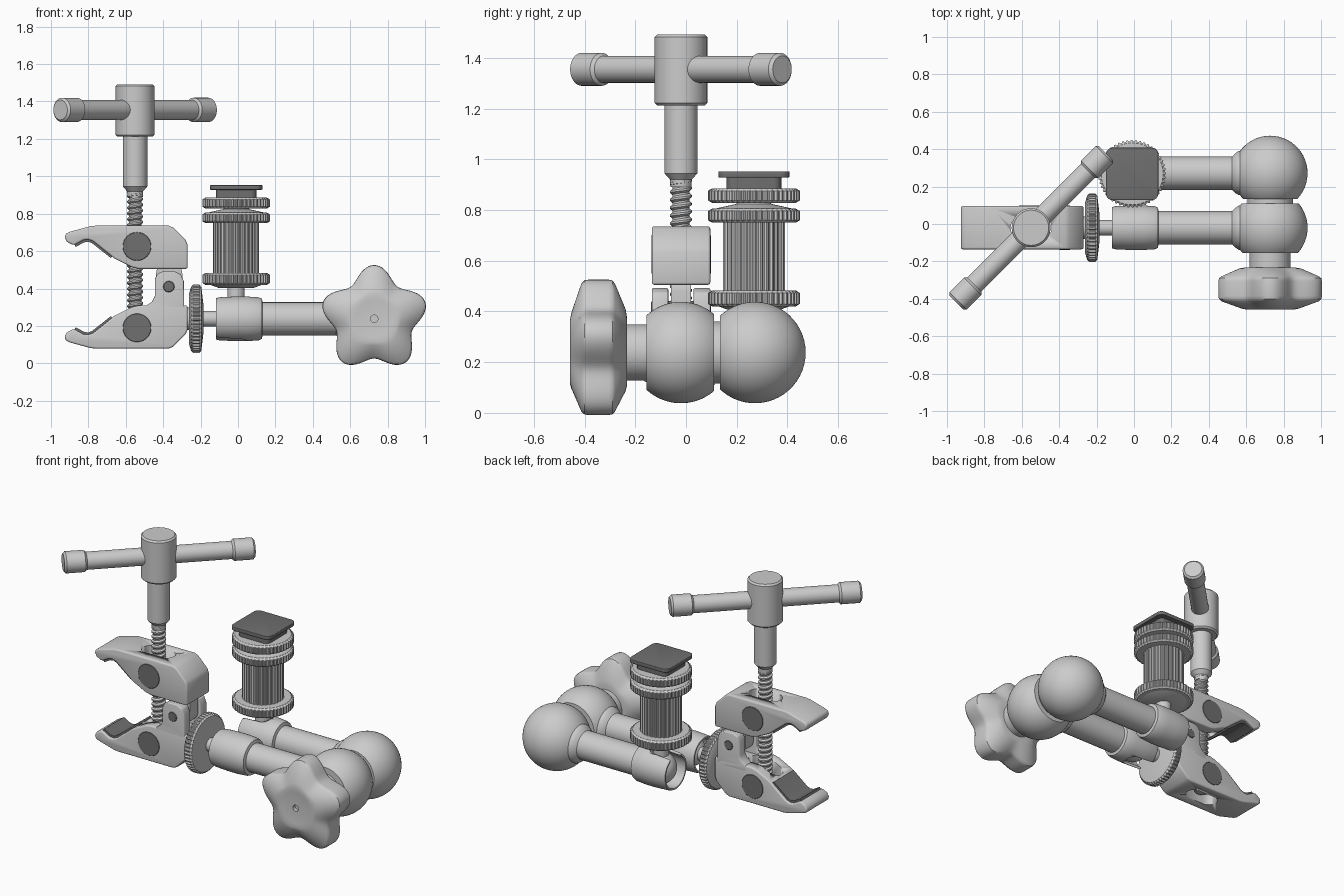
import bpy, bmesh
from math import pi, cos, sin, sqrt
from mathutils import Matrix, Vector

if "Cube" in bpy.data.objects:
    bpy.data.objects.remove(bpy.data.objects["Cube"])

DARK = bpy.data.materials.new("dark_grey")
DARK.diffuse_color = (0.16, 0.16, 0.16, 1)
DARK.use_nodes = True
DARK.node_tree.nodes["Principled BSDF"].inputs["Base Color"].default_value = DARK.diffuse_color
AXES = {'x': Matrix.Rotation(pi / 2, 3, 'Y'), 'y': Matrix.Rotation(-pi / 2, 3, 'X'),
        'z': Matrix.Identity(3), 'd': Matrix.Rotation(pi / 4, 3, 'Z') @ Matrix.Rotation(pi / 2, 3, 'Y')}


def finish(name, bm, dark=False, bevel=0, angle=35):
    bmesh.ops.recalc_face_normals(bm, faces=bm.faces)
    me = bpy.data.meshes.new(name)
    bm.to_mesh(me)
    bm.free()
    ob = bpy.data.objects.new(name, me)
    bpy.context.collection.objects.link(ob)
    if dark:
        me.materials.append(DARK)
    bpy.ops.object.select_all(action='DESELECT')
    ob.select_set(True)
    bpy.context.view_layer.objects.active = ob
    if bevel:
        m = ob.modifiers.new("bevel", 'BEVEL')
        m.width, m.segments, m.limit_method, m.angle_limit = bevel, 3, 'ANGLE', 0.7
        bpy.ops.object.modifier_apply(modifier=m.name)
    bpy.ops.object.shade_smooth_by_angle(angle=angle * pi / 180)
    return ob


def lathe(name, prof, loc, axis='z', seg=48, mod=None, **kw):
    """Revolve (radius, height) points; mod(radius, step, angle) reshapes the radius."""
    bm, rot, rings = bmesh.new(), AXES[axis], []
    for r, h in prof:
        if r == 0:
            rings.append([bm.verts.new(rot @ Vector((0, 0, h)) + Vector(loc))])
            continue
        ring = []
        for i in range(seg):
            a = 2 * pi * i / seg
            q = mod(r, i, a) if mod else r
            ring.append(bm.verts.new(rot @ Vector((q * cos(a), q * sin(a), h)) + Vector(loc)))
        rings.append(ring)
    for A, B in zip(rings, rings[1:]):
        for i in range(seg):
            f = [A[i % len(A)], A[(i + 1) % len(A)], B[(i + 1) % len(B)], B[i % len(B)]]
            bm.faces.new(list(dict.fromkeys(f)))
    return finish(name, bm, **kw)


def rod(name, r, h0, h1, loc, axis='z', c=0.012, **kw):
    return lathe(name, [(0, h0), (r - c, h0), (r, h0 + c), (r, h1 - c), (r - c, h1), (0, h1)], loc, axis, **kw)


def knurled(name, prof, loc, axis, teeth, depth):
    edge = max(r for r, h in prof) * 0.93
    cut = lambda r, i, a: r - depth if r > edge and i % 4 > 1 else r
    return lathe(name, prof, loc, axis, teeth * 4, cut, angle=25)


def prism(name, pts, a, b, plane='xz', **kw):
    bm = bmesh.new()
    place = (lambda p, t: (p[0], t, p[1])) if plane == 'xz' else (lambda p, t: (p[0], p[1], t))
    lo, hi = ([bm.verts.new(place(p, t)) for p in pts] for t in (a, b))
    bm.faces.new(lo)
    bm.faces.new(hi)
    for i in range(len(pts)):
        j = (i + 1) % len(pts)
        bm.faces.new((lo[i], lo[j], hi[j], hi[i]))
    return finish(name, bm, **kw)


def rounded(cx, cy, hx, hy, r, n=6):
    out = []
    for k, (sx, sy) in enumerate(((1, 1), (-1, 1), (-1, -1), (1, -1))):
        for i in range(n + 1):
            a = pi / 2 * (k + i / n)
            out.append((cx + sx * (hx - r) + r * cos(a), cy + sy * (hy - r) + r * sin(a)))
    return out


def ball(name, loc, R, y0, y1):
    n = 24
    hs = [y0 + (y1 - y0) * (0.5 - 0.5 * cos(pi * i / n)) for i in range(n + 1)]
    prof = [(sqrt(max(0, R * R - h * h)), h) for h in hs]
    prof = [(0 if r < 1e-4 else r, h) for r, h in prof]
    prof = ([(0, y0)] if prof[0][0] else []) + prof + ([(0, y1)] if prof[-1][0] else [])
    return lathe(name, prof, loc, 'y', 64)


def cut(ob, cutter):
    m = ob.modifiers.new("cut", 'BOOLEAN')
    m.operation, m.object, m.solver = 'DIFFERENCE', cutter, 'EXACT'
    cutter.hide_render = True
    bpy.ops.object.select_all(action='DESELECT')
    bpy.context.view_layer.objects.active = ob
    ob.select_set(True)
    bpy.ops.object.modifier_apply(modifier=m.name)
    bpy.data.objects.remove(cutter)


SX, YC, ZC = -0.55, -0.02, 0.238     # screw x, front centre line
Y0, Y1 = -0.135, 0.096               # jaw width

# Clamp jaws: one profile, mirrored in z for the lower jaw
jaw = [(-0.927, 0.672), (-0.922, 0.692), (-0.9, 0.703), (-0.79, 0.733), (-0.76, 0.736), (-0.37, 0.736),
       (-0.345, 0.725), (-0.28, 0.66), (-0.27, 0.635), (-0.27, 0.505), (-0.53, 0.505), (-0.57, 0.515),
       (-0.66, 0.56), (-0.69, 0.585), (-0.775, 0.653), (-0.8, 0.662), (-0.825, 0.66), (-0.87, 0.635),
       (-0.885, 0.634), (-0.915, 0.65)]
pad = [(-0.875, 0.637), (-0.868, 0.622), (-0.822, 0.647), (-0.8, 0.65), (-0.78, 0.642), (-0.68, 0.563),
       (-0.672, 0.572), (-0.77, 0.655), (-0.8, 0.668), (-0.825, 0.665)]
flip = lambda pts: [(x, 0.815 - z) for x, z in pts]
for side, f in (("upper", lambda p: p), ("lower", flip)):
    body = prism(side + "_jaw", f(jaw), Y0, Y1, bevel=0.01)
    (z0, z1), zd = ((0.4, 0.85), 0.625) if side == "upper" else ((-0.05, 0.4), 0.19)
    cut(body, prism("slot_cutter", rounded(SX, YC, 0.11, 0.052, 0.05), z0, z1, 'xy'))
    prism(side + "_jaw_pad", f(pad), Y0 + 0.015, Y1 - 0.015, dark=True)
    for y in (Y0 - 0.002, Y1 - 0.048):       # dowel ends either side of the slot
        rod(side + "_dowel", 0.078, 0, 0.05, (-0.54, y, zd), 'y', c=0.004, dark=True)

# Hinge
lug = [(-0.5, 0.27), (-0.49, 0.31), (-0.46, 0.33), (-0.445, 0.36), (-0.445, 0.45), (-0.43, 0.48), (-0.40, 0.492),
       (-0.34, 0.492), (-0.305, 0.475), (-0.29, 0.44), (-0.288, 0.31), (-0.28, 0.27)]
prism("hinge_lug_front", lug, Y0, -0.07, bevel=0.006)
prism("hinge_lug_back", lug, 0.03, Y1, bevel=0.006)
prism("hinge_tongue", rounded(-0.368, 0.44, 0.07, 0.1, 0.06), -0.06, 0.02)
rod("hinge_pin", 0.031, Y0 - 0.003, Y1 + 0.003, (-0.37, 0, 0.41), 'y', c=0.004, dark=True)

# Threaded screw: helical grid
bm, N, R, pitch, rows = bmesh.new(), 20, 4, 0.031, 108
V = [[bm.verts.new((SX + r * cos(2 * pi * j / N), YC + r * sin(2 * pi * j / N), 0.1 + pitch * (i / R + j / N)))
      for j in range(N)] for i in range(rows) for r in ((0.043, 0.043, 0.034, 0.034)[i % 4],)]
for i in range(rows - 1):
    for j in range(N):
        if j + 1 < N:
            bm.faces.new((V[i][j], V[i][j + 1], V[i + 1][j + 1], V[i + 1][j]))
        elif i + 1 + R < rows:
            bm.faces.new((V[i][j], V[i + R][0], V[i + 1 + R][0], V[i + 1][j]))
bmesh.ops.holes_fill(bm, edges=bm.edges)
finish("threaded_screw", bm)

# T-handle
lathe("handle_stem", [(0, 0.89), (0.041, 0.89), (0.043, 0.92), (0.065, 0.945), (0.065, 1.23), (0, 1.23)], (SX, YC, 0))
rod("handle_hub", 0.104, 1.212, 1.492, (SX, YC, 0), c=0.01)
rod("handle_bar", 0.053, -0.5, 0.5, (SX, YC, 1.355), 'd')
for h in (-0.565, 0.43):
    rod("handle_cap", 0.065, h, h + 0.135, (SX, YC, 1.355), 'd')

# Knurled lock wheel and its ball stud
knurled("lock_wheel", [(0, -0.263), (0.13, -0.263), (0.17, -0.251), (0.183, -0.24), (0.183, -0.207), (0.17, -0.196),
                       (0.07, -0.184), (0, -0.184)], (0, YC, ZC), 'x', 48, 0.008)
rod("clamp_stud", 0.06, -0.3, -0.25, (0, YC, ZC), 'x')
rod("front_ball_stem", 0.042, -0.2, -0.04, (0, YC, ZC), 'x')

# Two arms with open, notched sockets and elbow balls
BX = 0.728
for name, y, up in (("front", YC, -1), ("back", 0.272, 1)):
    arm = lathe(name + "_arm", [(0, 0.1), (0.1, 0.08), (0.104, 0), (0.1, -0.118), (0.11, -0.118), (0.115, -0.1),
                                (0.119, -0.02), (0.119, 0.05), (0.115, 0.11), (0.108, 0.127), (0.089, 0.132),
                                (0.089, 0.525), (0.105, 0.54), (0.118, 0.56), (0.118, 0.6), (0, 0.6)],
                (0, y, ZC), 'x')
    cut(arm, prism("notch_cutter", rounded(-0.075, y, 0.125, 0.055, 0.05), ZC, ZC + up * 0.2, 'xy'))
    ball(name + "_socket_ball", (-0.005, y, ZC), 0.1, -0.1, 0.1)
ball("front_elbow_ball", (BX, YC, ZC), 0.2, -0.135, 0.13)
ball("back_elbow_ball", (BX, 0.272, ZC), 0.2, -0.138, 0.2)
rod("elbow_washer", 0.122, 0.09, 0.15, (BX, 0, ZC), 'y', c=0.004)
rod("knob_shaft", 0.11, -0.25, -0.13, (BX, 0, ZC), 'y', c=0.004)

# Five-lobed tightening knob
star = lambda r, i, a: r * (1 + 0.15 * min(1, max(0, (r - 0.115) / 0.1)) * cos(5 * (a + pi / 2)))
lathe("star_knob", [(0, -0.43), (0.02, -0.43), (0.02, -0.454), (0.1, -0.454), (0.125, -0.458), (0.15, -0.452),
                    (0.236, -0.413), (0.248, -0.4), (0.25, -0.385), (0.25, -0.305), (0.247, -0.29), (0.236, -0.28),
                    (0.16, -0.238), (0.13, -0.232), (0, -0.232)], (BX, 0, ZC), 'y', 120, star)

# Accessory shoe mount standing in the back socket
P = (-0.01, 0.268, 0)
rod("mount_stem", 0.046, 0.26, 0.43, P)
ring = lambda a, b: [(0, a), (0.165, a), (0.181, a + 0.01), (0.181, b - 0.01), (0.165, b), (0, b)]
lathe("lower_ring_hub", [(0, 0.402), (0.09, 0.402), (0.15, 0.424), (0, 0.424)], P)
knurled("lower_ring", ring(0.42, 0.483), P, 'z', 48, 0.008)
knurled("mount_body", [(0, 0.475), (0.123, 0.475), (0.123, 0.755), (0, 0.755)], P, 'z', 30, 0.006)
knurled("middle_ring", ring(0.75, 0.806), P, 'z', 48, 0.008)
lathe("middle_ring_cone", [(0, 0.8), (0.16, 0.804), (0.07, 0.824), (0.06, 0.84), (0, 0.84)], P)
knurled("upper_ring", ring(0.828, 0.886), P, 'z', 48, 0.008)
prism("shoe_block", rounded(P[0], P[1], 0.108, 0.108, 0.03), 0.88, 0.93, 'xy', dark=True)
prism("shoe_plate", rounded(P[0], P[1], 0.14, 0.14, 0.035), 0.928, 0.953, 'xy', dark=True, bevel=0.004)
